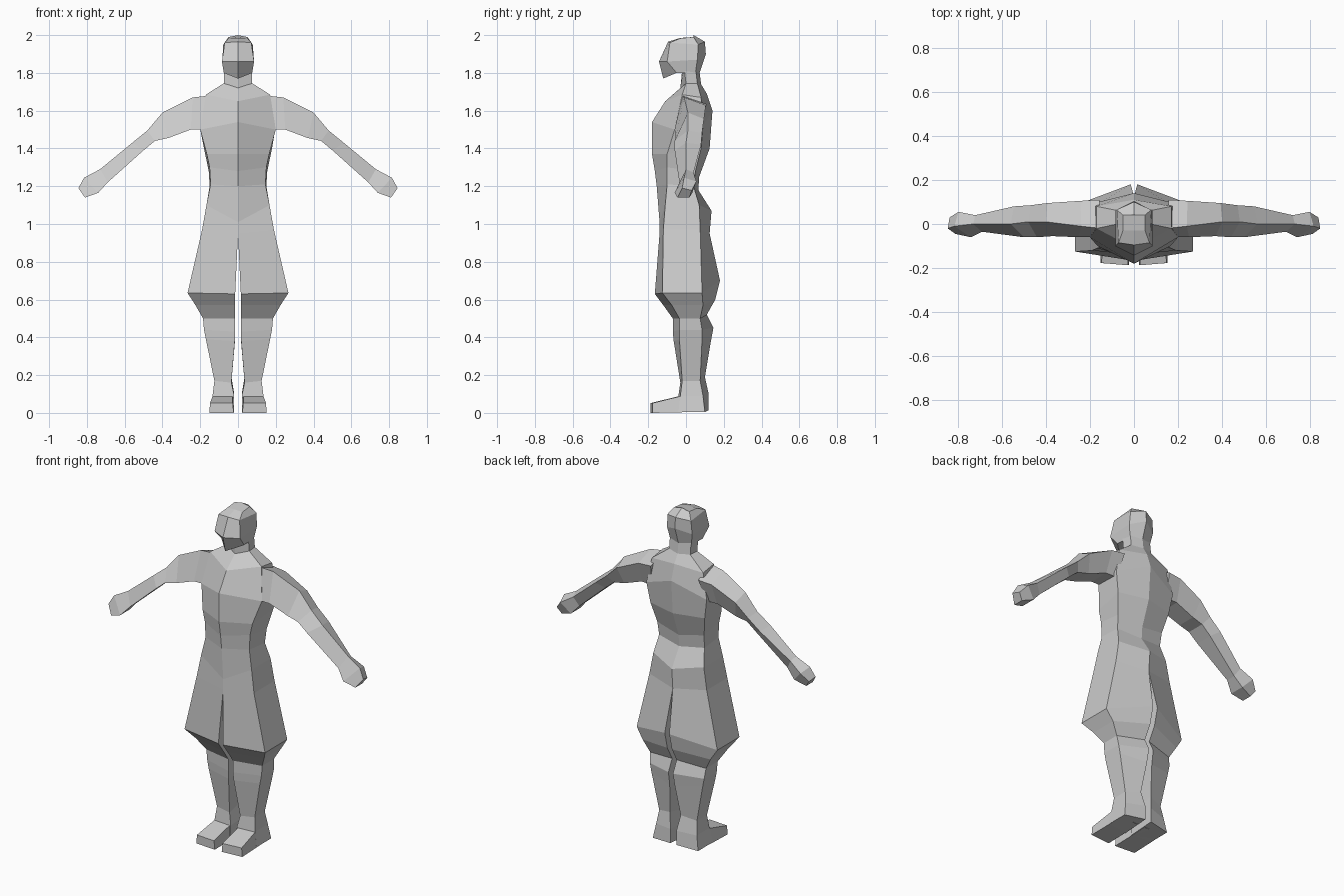
import bpy
import bmesh

default_cube = bpy.data.objects.get("Cube")
if default_cube:
    bpy.data.objects.remove(default_cube, do_unlink=True)

# One plain clay colour for the whole figure
clay = bpy.data.materials.new("light_grey")
clay.use_nodes = True
grey = (0.6, 0.6, 0.6, 1)
clay.diffuse_color = grey
clay.node_tree.nodes["Principled BSDF"].inputs["Base Color"].default_value = grey


def loft(name, rings, mirrored=False):
    """Skin a stack of equal-length rings, cap both ends, shade flat."""
    bm = bmesh.new()
    loops = [[bm.verts.new(point) for point in ring] for ring in rings]
    for lower, upper in zip(loops, loops[1:]):
        count = len(lower)
        for i in range(count):
            j = (i + 1) % count
            bm.faces.new((lower[i], lower[j], upper[j], upper[i]))
    bm.faces.new(loops[0])
    bm.faces.new(loops[-1])
    bmesh.ops.recalc_face_normals(bm, faces=bm.faces)
    mesh = bpy.data.meshes.new(name)
    bm.to_mesh(mesh)
    bm.free()
    mesh.materials.append(clay)
    part = bpy.data.objects.new(name, mesh)
    bpy.context.collection.objects.link(part)
    if mirrored:
        mirror = part.modifiers.new("Mirror", "MIRROR")
        mirror.use_mirror_merge = False
    return part


def six_sided(front, front_side, back_side, back):
    """Symmetric ring: ridges at front and back, two corners on each side."""
    def other(point):
        return (-point[0], point[1], point[2])
    return [(0, *front), front_side, back_side, (0, *back),
            other(back_side), other(front_side)]


def leg_ring(z_front, z_outer, z_back, x_in, x_out, y_front, y_back, y_out_front, y_out_back):
    """Four-sided ring whose inner corners stand proud of the outer ones."""
    return [(x_in, y_front, z_front), (x_out, y_out_front, z_outer),
            (x_out, y_out_back, z_outer), (x_in, y_back, z_back)]


def arm_ring(x_top, z_top, x_low, z_low, y_top, y_front, y_back):
    """Four-sided ring: a top edge, a lower front edge and two back edges."""
    x_mid = x_top * 0.75 + x_low * 0.25
    z_mid = z_top * 0.75 + z_low * 0.25
    return [(x_top, y_top, z_top), (x_low, y_front, z_low),
            (x_low, y_back * 0.6, z_low), (x_mid, y_back, z_mid)]


# Torso and neck, from hips upward
loft("torso", [
    six_sided((-.14, 1.01), (.167, -.11, 1.1), (.167, .07, 1.1), (.135, 1.07)),
    six_sided((-.155, 1.2), (.145, -.1, 1.21), (.15, .04, 1.2), (.065, 1.18)),
    six_sided((-.165, 1.28), (.15, -.1, 1.3), (.155, .05, 1.28), (.07, 1.25)),
    six_sided((-.18, 1.37), (.165, -.1, 1.37), (.18, .08, 1.4), (.125, 1.4)),
    six_sided((-.18, 1.54), (.2, -.06, 1.5), (.2, .09, 1.52), (.14, 1.6)),
    six_sided((-.11, 1.65), (.17, -.02, 1.685), (.17, .08, 1.67), (.11, 1.69)),
    six_sided((-.03, 1.72), (.075, .0, 1.745), (.07, .06, 1.745), (.08, 1.74)),
    six_sided((-.02, 1.82), (.075, -.01, 1.83), (.07, .05, 1.83), (.07, 1.82)),
])

# Head with a ridged face, from jaw to crown
loft("head", [
    six_sided((-.12, 1.77), (.075, -.05, 1.8), (.07, .05, 1.8), (.072, 1.8)),
    six_sided((-.143, 1.86), (.085, -.1, 1.86), (.083, .06, 1.87), (.105, 1.9)),
    six_sided((-.095, 1.965), (.07, -.085, 1.96), (.078, .065, 1.95), (.1, 1.965)),
    six_sided((-.03, 1.985), (.05, -.03, 1.983), (.05, .04, 1.99), (.04, 2)),
])

# Arms, from shoulder to wrist and flared fist
loft("arms", [
    arm_ring(.15, 1.68, .18, 1.5, -.02, -.06, .11),
    arm_ring(.24, 1.67, .25, 1.5, -.01, -.06, .105),
    arm_ring(.4, 1.59, .37, 1.455, .01, -.055, .095),
    arm_ring(.48, 1.495, .44, 1.44, .01, -.06, .085),
    arm_ring(.56, 1.43, .5, 1.39, .0, -.06, .08),
    arm_ring(.73, 1.29, .69, 1.22, .0, -.035, .04),
    arm_ring(.815, 1.245, .74, 1.165, -.01, -.06, .055),
    arm_ring(.845, 1.19, .81, 1.14, -.02, -.045, .03),
], mirrored=True)

# Baggy trouser legs, knees, calves and heels
loft("legs", [
    leg_ring(1.01, 1.1, 1.07, .0, .167, -.14, .135, -.11, .07),
    leg_ring(.95, .97, .95, .0, .19, -.14, .125, -.12, .075),
    leg_ring(.63, .635, .7, .015, .267, -.165, .18, -.125, .085),
    leg_ring(.57, .57, .6, .015, .225, -.12, .155, -.075, .09),
    leg_ring(.5, .5, .52, .015, .185, -.07, .11, -.035, .075),
    leg_ring(.43, .44, .45, .015, .18, -.07, .145, -.035, .085),
    leg_ring(.38, .39, .37, .017, .17, -.065, .13, -.035, .085),
    leg_ring(.16, .17, .19, .035, .125, -.03, .1, -.02, .075),
    leg_ring(.09, .09, .1, .02, .135, -.04, .12, -.03, .09),
    leg_ring(.003, .005, .015, .02, .15, -.05, .12, -.04, .1),
], mirrored=True)


# Wedge-shaped feet, from toe to instep
def foot_ring(y, bottom, top, x_out, x_top):
    return [(.023, y, bottom), (x_out, y + .01, bottom),
            (x_top, y + .01, top), (.028, y, top)]


loft("feet", [
    foot_ring(-.187, 0, .052, .152, .148),
    foot_ring(-.04, .003, .088, .15, .135),
    foot_ring(.06, .008, .088, .148, .13),
], mirrored=True)
